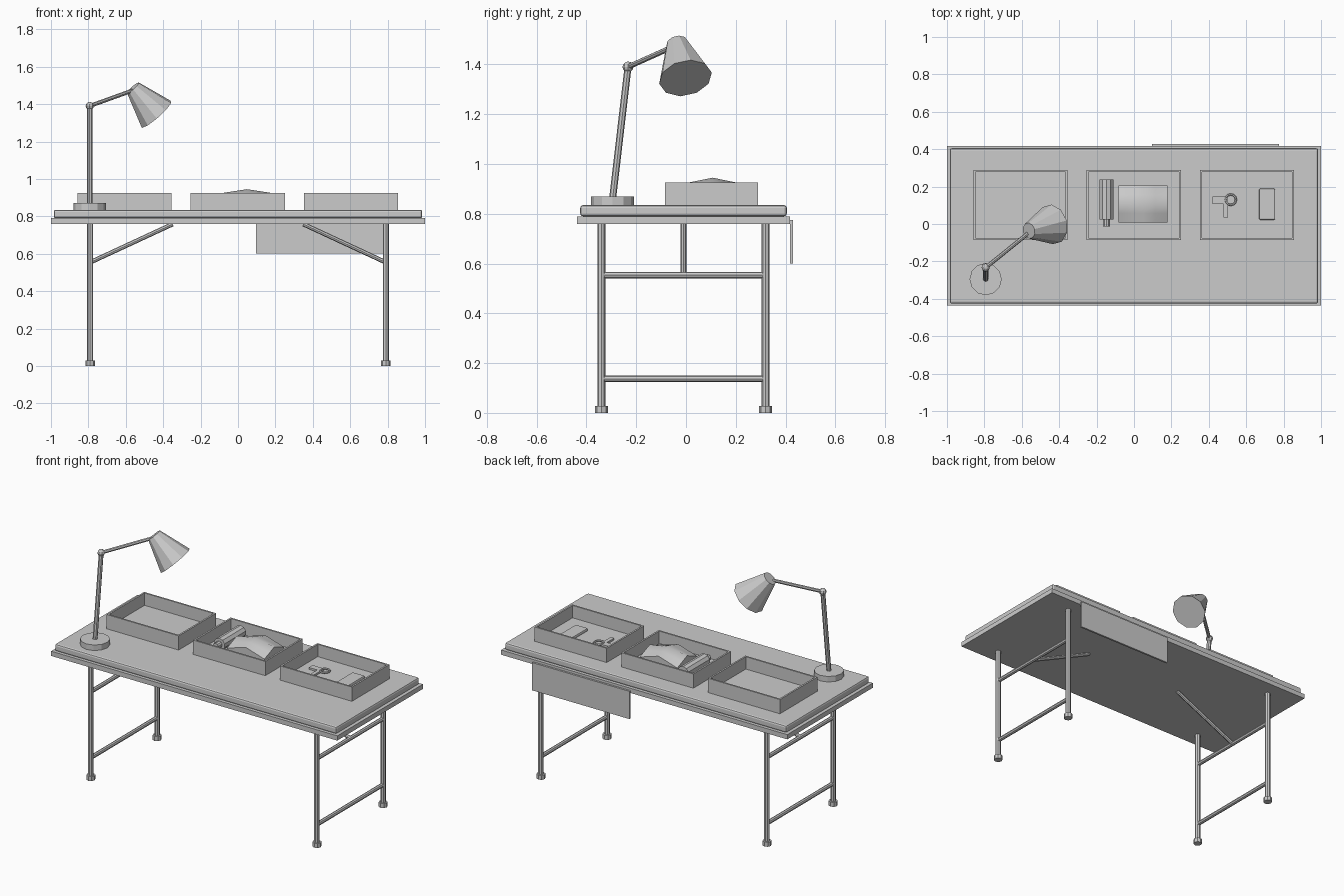
import bpy, bmesh, math
from mathutils import Vector

if "Cube" in bpy.data.objects:
    bpy.data.objects.remove(bpy.data.objects["Cube"])

CY = -0.01      # table centre line in y
TOP = 0.835     # tabletop height


def finish(name, bm):
    bmesh.ops.recalc_face_normals(bm, faces=bm.faces)
    me = bpy.data.meshes.new(name)
    bm.to_mesh(me)
    bm.free()
    ob = bpy.data.objects.new(name, me)
    bpy.context.collection.objects.link(ob)
    return ob


def box(name, x, y, z, bevel=0, segs=2):
    """Box from (min, max) ranges."""
    bm = bmesh.new()
    bmesh.ops.create_cube(bm, size=1)
    for v in bm.verts:
        v.co = [r[0] if c < 0 else r[1] for c, r in zip(v.co, (x, y, z))]
    ob = finish(name, bm)
    if bevel:
        m = ob.modifiers.new("bevel", 'BEVEL')
        m.width, m.segments = bevel, segs
    return ob


def rod(name, a, b, r1, r2=None, sides=8):
    """Capped tube or cone from point a to point b."""
    a, b = Vector(a), Vector(b)
    d = b - a
    bm = bmesh.new()
    bmesh.ops.create_cone(bm, cap_ends=True, segments=sides, radius1=r1,
                          radius2=r1 if r2 is None else r2, depth=d.length)
    ob = finish(name, bm)
    ob.location = (a + b) / 2
    ob.rotation_euler = d.to_track_quat('Z', 'Y').to_euler()
    return ob


def tray(name, cx, cy, w, d, z0, z1, t):
    """Open box made by insetting and sinking the top face."""
    bm = bmesh.new()
    bmesh.ops.create_cube(bm, size=1)
    for v in bm.verts:
        v.co = (cx + v.co.x * w, cy + v.co.y * d, z1 if v.co.z > 0 else z0)
    bm.normal_update()
    top = [f for f in bm.faces if f.normal.z > 0.9]
    bmesh.ops.inset_region(bm, faces=top, thickness=t)
    floor = bmesh.ops.extrude_face_region(bm, geom=top)["geom"]
    for v in floor:
        if isinstance(v, bmesh.types.BMVert):
            v.co.z = z0 + 0.012
    bmesh.ops.delete(bm, geom=[f for f in top if f.is_valid], context='FACES')
    return finish(name, bm)


# Tabletop: wide lower frame and rounded upper slab
box("table_frame", (-1, 1), (CY - 0.427, CY + 0.427), (0.76, 0.79))
box("tabletop", (-0.985, 0.985), (CY - 0.415, CY + 0.415), (0.79, TOP), 0.011)

# Folding leg frames
for side, s in (("left", -1), ("right", 1)):
    x = 0.79 * s
    for end, y in (("front", CY - 0.33), ("back", CY + 0.33)):
        rod(f"{side}_{end}_leg", (x, y, 0), (x, y, 0.765), 0.016)
        rod(f"{side}_{end}_foot", (x, y, 0), (x, y, 0.028), 0.026)
    for lvl, z in (("lower", 0.137), ("upper", 0.554)):
        rod(f"{side}_{lvl}_rail", (x, CY - 0.33, z), (x, CY + 0.33, z), 0.013)
    rod(f"{side}_brace", (x, CY, 0.554), (0.35 * s, CY, 0.758), 0.012)

# Blank hanging sign on the back edge
box("sign_board", (0.095, 0.775), (0.417, 0.429), (0.6, 0.775))

# Three trays
for name, x in (("left", -0.607), ("middle", -0.002), ("right", 0.604)):
    tray(f"{name}_tray", x, 0.102, 0.504, 0.374, TOP, 0.925, 0.015)
FLOOR = TOP + 0.012

# Folded cloth: block with puffed-up top
bm = bmesh.new()
bmesh.ops.create_grid(bm, x_segments=4, y_segments=4, size=1)
for v in bm.verts:
    u, w = abs(v.co.x), abs(v.co.y)
    v.co = (0.048 + v.co.x * 0.131, 0.107 + v.co.y * 0.099,
            0.945 - 0.02 * u - 0.02 * w - 0.02 * u * w)
rim = bmesh.ops.extrude_edge_only(bm, edges=[e for e in bm.edges if e.is_boundary])["geom"]
for v in rim:
    if isinstance(v, bmesh.types.BMVert):
        v.co.z = FLOOR
bmesh.ops.holes_fill(bm, edges=[e for e in bm.edges if e.is_boundary])
cloth = finish("folded_cloth", bm)
bpy.context.view_layer.objects.active = cloth
cloth.select_set(True)
bpy.ops.object.shade_smooth_by_angle(angle=math.radians(50))
cloth.select_set(False)

# Bottle lying in the middle tray
bz = FLOOR + 0.039
rod("bottle", (-0.147, 0.024, bz), (-0.147, 0.238, bz), 0.038, sides=10)
rod("bottle_cap", (-0.147, -0.014, bz), (-0.147, 0.026, bz), 0.02, sides=10)

# Key ring with two keys, and a phone
bpy.ops.mesh.primitive_torus_add(location=(0.517, 0.13, FLOOR + 0.009), major_radius=0.028,
                                 minor_radius=0.006, major_segments=12, minor_segments=6)
bpy.context.object.name = "key_ring"
box("key_a", (0.42, 0.5), (0.108, 0.146), (FLOOR, FLOOR + 0.012))
box("key_b", (0.478, 0.502), (0.034, 0.115), (FLOOR, FLOOR + 0.012))
box("phone", (0.669, 0.755), (0.022, 0.189), (FLOOR, FLOOR + 0.02), 0.007)

# Desk lamp
base = Vector((-0.793, -0.295, TOP))
elbow = Vector((-0.793, -0.233, 1.39))
neck = Vector((-0.566, -0.05, 1.472))
rod("lamp_base", base, base + Vector((0, 0, 0.035)), 0.086, sides=12)
rod("lamp_pole", base + Vector((0, 0, 0.025)), elbow, 0.014)
rod("lamp_arm", elbow, neck, 0.011)
bm = bmesh.new()
bmesh.ops.create_uvsphere(bm, u_segments=8, v_segments=6, radius=0.022)
finish("lamp_joint", bm).location = elbow
rod("lamp_shade", (-0.437, -0.002, 1.345), (-0.562, -0.036, 1.487), 0.108, 0.043, sides=10)
